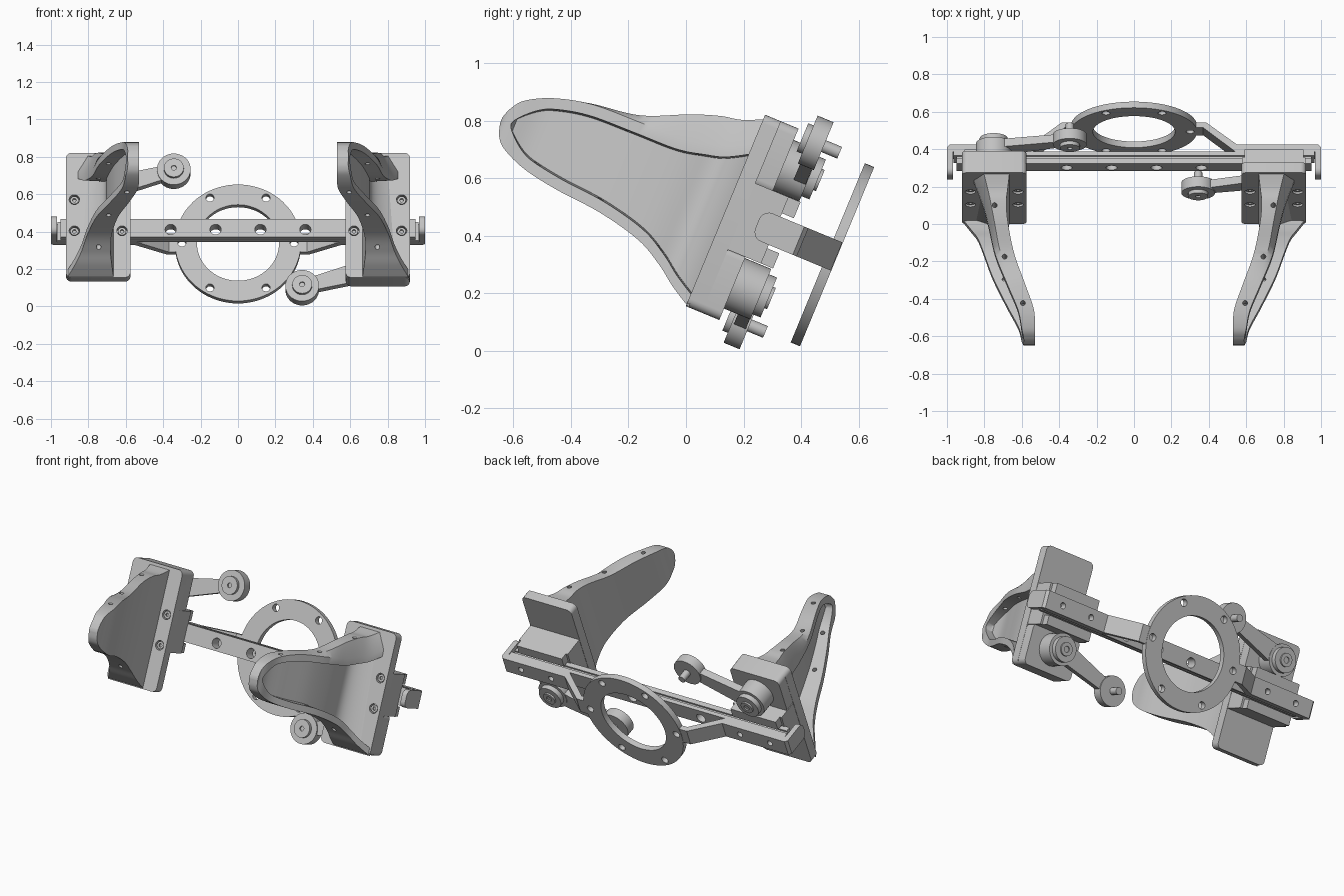
import bpy, bmesh, math
from mathutils import Vector, Matrix

if "Cube" in bpy.data.objects:
    bpy.data.objects.remove(bpy.data.objects["Cube"], do_unlink=True)

TILT = math.radians(-22.5)   # the whole assembly leans back; parts are built upright
MID = 0.503                  # height of the rail axis before leaning

grey = bpy.data.materials.new("satin grey")
grey.use_nodes = True
grey.diffuse_color = (0.54, 0.54, 0.54, 1)
bsdf = next(n for n in grey.node_tree.nodes if n.type == 'BSDF_PRINCIPLED')
bsdf.inputs["Base Color"].default_value = grey.diffuse_color
bsdf.inputs["Roughness"].default_value = 0.6


def finish(name, bm):
    bmesh.ops.recalc_face_normals(bm, faces=bm.faces)
    mesh = bpy.data.meshes.new(name)
    bm.to_mesh(mesh)
    bm.free()
    mesh.materials.append(grey)
    ob = bpy.data.objects.new(name, mesh)
    bpy.context.collection.objects.link(ob)
    ob.rotation_euler.x = TILT
    return ob


def extrude(bm, pts, offset):
    face = bm.faces.new([bm.verts.new(p) for p in pts])
    new = bmesh.ops.extrude_face_region(bm, geom=[face])["geom"]
    bmesh.ops.translate(bm, vec=offset, verts=[g for g in new if isinstance(g, bmesh.types.BMVert)])


def add_disc(bm, x, z, r, y0, y1, segs=40):
    ring = [(x + r * math.cos(a), y0, z + r * math.sin(a))
            for a in (2 * math.pi * i / segs for i in range(segs))]
    extrude(bm, ring, (0, y1 - y0, 0))


def box(name, x0, x1, y0, y1, z0, z1, corner=0.0):
    """Box, optionally with its four front corners rounded."""
    bm = bmesh.new()
    x0, x1 = min(x0, x1), max(x0, x1)
    pts = []
    if corner:
        centres = ((x1, z1, -1, -1), (x0, z1, 1, -1), (x0, z0, 1, 1), (x1, z0, -1, 1))
        for q, (cx, cz, sx, sz) in enumerate(centres):
            for k in range(6):
                a = (q + k / 5) * math.pi / 2
                pts.append((cx + corner * (sx + math.cos(a)), y0, cz + corner * (sz + math.sin(a))))
    else:
        pts = [(x1, y0, z1), (x0, y0, z1), (x0, y0, z0), (x1, y0, z0)]
    extrude(bm, pts, (0, y1 - y0, 0))
    return finish(name, bm)


def cut(ob, cutter_bm):
    """Subtract the cutter and bake the result."""
    cutter = finish("cutter", cutter_bm)
    mod = ob.modifiers.new("holes", 'BOOLEAN')
    mod.operation, mod.solver, mod.object = 'DIFFERENCE', 'EXACT', cutter
    bpy.context.view_layer.update()
    deps = bpy.context.evaluated_depsgraph_get()
    mesh = bpy.data.meshes.new_from_object(ob.evaluated_get(deps))
    ob.modifiers.clear()
    ob.data = mesh
    bpy.data.objects.remove(cutter, do_unlink=True)


def holes(ob, spots, r, y0, y1, segs=20):
    bm = bmesh.new()
    for x, z in spots:
        add_disc(bm, x, z, r, y0, y1, segs)
    cut(ob, bm)


def smooth(ob, angle=35):
    bpy.ops.object.select_all(action='DESELECT')
    ob.select_set(True)
    bpy.context.view_layer.objects.active = ob
    bpy.ops.object.shade_smooth_by_angle(angle=math.radians(angle))


# Finger stations: depth, inner x, outer x at top, outer x at bottom, low edge, inner top, outer top
STATIONS = [
    (-.05, .665, .86, .915, .143, .85, .76), (-.13, .675, .825, .87, .19, .815, .715),
    (-.2, .682, .8, .835, .24, .80, .695), (-.3, .675, .775, .805, .292, .765, .675),
    (-.46, .64, .74, .755, .329, .695, .672), (-.63, .58, .675, .68, .345, .668, .666),
    (-.76, .535, .62, .62, .368, .635, .635), (-.85, .53, .6, .6, .405, .589, .589),
    (-.885, .53, .59, .59, .44, .545, .545), (-.9, .53, .59, .59, .485, .505, .505)]


def spline(rows, steps):
    rows = [Vector(r) for r in rows]
    out = []
    for i in range(len(rows) - 1):
        a, b, c, d = rows[max(i - 1, 0)], rows[i], rows[i + 1], rows[min(i + 2, len(rows) - 1)]
        for k in range(steps):
            t = k / steps
            out.append(b + (c - a) * (t / 2) + (a * 2 - b * 5 + c * 4 - d) * (t * t / 2)
                       + (b * 3 - a - c * 3 + d) * (t ** 3 / 2))
    return out + [rows[-1]]


def finger(name, s):
    bm = bmesh.new()
    loops = []
    for y, xi, xt, xb, lo, ti, to in spline(STATIONS, 8):
        # pocket closes in an arc at the tip and flares towards the plate
        arc = min(max((y + .862) / .11, 0), 1)
        arc = math.sqrt(arc * (2 - arc))
        flare = max(0, (y + .2) / .15) ** 2
        rim = .04 * arc + (to - lo) * .49 * (1 - arc)
        depth = min(1, arc * 2.5) * (1 - .8 * flare)
        wall = .006 * arc
        ft, fb = xt + (xi + .022 - xt) * depth, xb + (xi + .022 - xb) * depth
        section = [(xi, lo), (xi, ti), (xi + (xt - xi) * .72, ti), (xt, to), (xt, to - rim),
                   (ft, to - rim - wall), (fb, lo + rim + wall), (xb, lo + rim), (xb, lo)]
        loops.append([bm.verts.new((s * x, y, z)) for x, z in section])
    n = len(loops[0])
    for a, b in zip(loops, loops[1:]):
        for i in range(n):
            bm.faces.new((a[i], a[(i + 1) % n], b[(i + 1) % n], b[i]))
    bm.faces.new(loops[0])
    bm.faces.new(loops[-1])
    ob = finish(name, bm)
    # pin holes through both rims
    drill = bmesh.new()
    for x, y in ((.594, -.725), (.692, -.475), (.745, -.22)):
        m = Matrix.Translation((s * x, y, .55))
        bmesh.ops.create_cone(drill, cap_ends=True, segments=16, radius1=.013, radius2=.013,
                              depth=1.2, matrix=m)
    cut(ob, drill)
    smooth(ob)


def link(side, s):
    """Swing arm: hub on the plate, washer end towards the middle."""
    hub, end = Vector((s * .75, MID - s * .222)), Vector((s * .343, MID - s * .337))
    bm = bmesh.new()
    add_disc(bm, hub.x, hub.y, .095, .055, .165)
    add_disc(bm, hub.x, hub.y, .075, .16, .195)
    add_disc(bm, end.x, end.y, .09, .11, .17)
    d = (end - hub).normalized()
    n = Vector((-d.y, d.x))
    pts = [hub + n * .06, hub - n * .06, end - n * .035, end + n * .035]
    extrude(bm, [(p.x, .118, p.y) for p in pts], (0, .045, 0))
    smooth(finish(side + "_swing_arm", bm))
    # washer and pin
    bm = bmesh.new()
    add_disc(bm, end.x, end.y, .053, .09, .115)
    add_disc(bm, end.x, end.y, .022, .16, .23, 20)
    add_disc(bm, hub.x, hub.y, .04, .19, .205, 24)
    pin = finish(side + "_swing_arm_pin", bm)
    holes(pin, [tuple(end)], .014, .08, .1)
    holes(pin, [tuple(hub)], .018, .198, .22)
    smooth(pin)


for side, s in (("left", 1), ("right", -1)):
    finger(side + "_finger", s)
    # mounting plate with four socket screws sunk into it
    plate = box(side + "_plate", s * .575, s * .92, -.06, 0, .143, .863, .03)
    spots = [(s * x, MID + dz) for x in (.62, .875) for dz in (-.09, .09)]
    holes(plate, spots, .028, -.1, -.03)
    smooth(plate)
    bm = bmesh.new()
    for x, z in spots:
        add_disc(bm, x, z, .022, -.052, -.02, 20)
    screws = finish(side + "_plate_screws", bm)
    holes(screws, spots, .011, -.1, -.04, 6)
    # thicker pad behind the swing arm half, and rail carriage
    z0, z1 = (.143, .39) if s > 0 else (.616, .863)
    smooth(box(side + "_plate_pad", s * .576, s * .919, -.005, .066, z0, z1, .03))
    box(side + "_carriage", s * .577, s * .918, -.005, .125, .38, .63)
    for z0, z1 in ((.38, .437), (.569, .63)):
        box(side + "_carriage_jaw", s * .59, s * .905, .12, .17, z0, z1)
    link(side, s)
    # hooked strap from the rail end to the ring
    path = [(1, .06), (1, .215), (.985, .23), (.55, .23), (.385, .358), (.326, .358),
            (.326, .327), (.37, .327), (.54, .19), (.968, .19), (.968, .06)]
    bm = bmesh.new()
    extrude(bm, [(s * x, y, MID - .053) for x, y in path], (0, 0, .106))
    nose = [e for e in bm.edges if all(v.co.y < .07 for v in e.verts)
            and abs(e.verts[0].co.z - e.verts[1].co.z) < .01]
    bmesh.ops.bevel(bm, geom=nose, offset=.035, segments=5, profile=.5, affect='EDGES')
    strap = finish(side + "_strap", bm)
    holes(strap, [(s * .66, MID), (s * .87, MID)], .018, .17, .25)
    smooth(strap, 25)

# Rail: front and back flanges joined by a narrower web
spots = [(x, MID - .008) for x in (-.36, -.12, .12, .36)]
for name, x, y0, y1, h in (("rail_front", .95, .12, .15, .053), ("rail_web", .95, .148, .168, .042),
                           ("rail_back", .964, .166, .19, .053)):
    rail = box(name, -x, x, y0, y1, MID - h, MID + h)
    holes(rail, spots, .03, .1, .21)
    smooth(rail)

# Mounting ring with six bolt holes
bm = bmesh.new()
add_disc(bm, 0, MID, .337, .325, .36, 72)
ring = finish("mounting_ring", bm)
bm = bmesh.new()
add_disc(bm, 0, MID, .22, .3, .4, 72)
cut(ring, bm)
holes(ring, [(.3 * math.cos(i * math.pi / 3), MID + .3 * math.sin(i * math.pi / 3)) for i in range(6)],
      .022, .3, .4)
smooth(ring)
